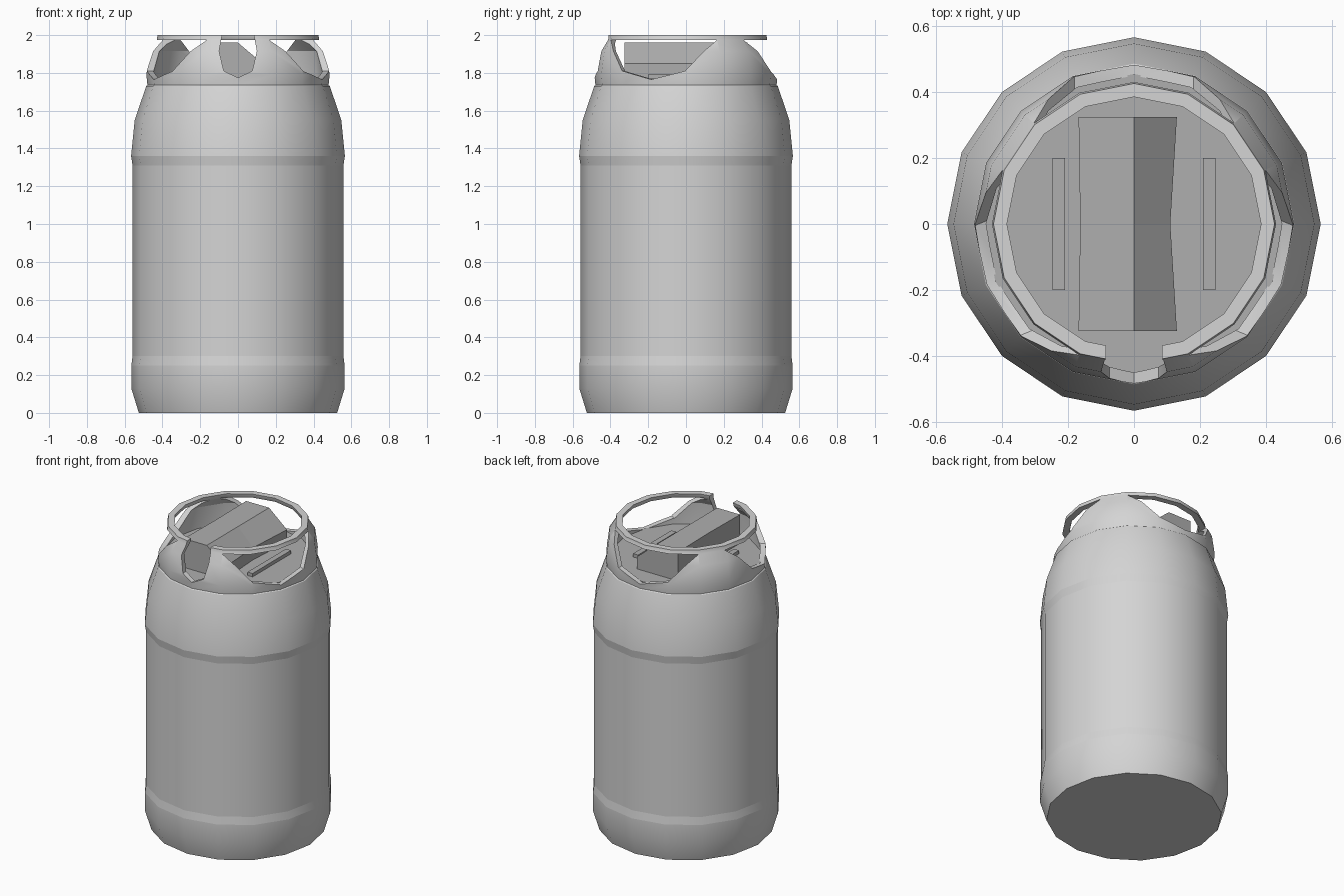
import bpy, bmesh, math
from mathutils import Vector

SIDES = 16

if "Cube" in bpy.data.objects:
    bpy.data.objects.remove(bpy.data.objects["Cube"], do_unlink=True)


def make_material(name, value):
    mat = bpy.data.materials.new(name)
    mat.use_nodes = True
    colour = (value, value, value, 1)
    mat.diffuse_color = colour
    mat.node_tree.nodes["Principled BSDF"].inputs["Base Color"].default_value = colour
    return mat


light_grey = make_material("light grey paint", 0.66)
mid_grey = make_material("mid grey metal", 0.43)


def finish(bm, name, mat=None):
    bmesh.ops.recalc_face_normals(bm, faces=bm.faces)
    mesh = bpy.data.meshes.new(name)
    bm.to_mesh(mesh)
    bm.free()
    obj = bpy.data.objects.new(name, mesh)
    bpy.context.collection.objects.link(obj)
    if mat:
        mesh.materials.append(mat)
    return obj


def activate(obj):
    bpy.ops.object.select_all(action='DESELECT')
    obj.select_set(True)
    bpy.context.view_layer.objects.active = obj


def bridge(bm, a, b):
    n = len(a)
    return [bm.faces.new((a[i], a[(i + 1) % n], b[(i + 1) % n], b[i])) for i in range(n)]


def lathe(profile, closed):
    """Revolve (radius, z) points; closed joins last to first, else caps both ends."""
    bm = bmesh.new()
    rings = []
    for r, z in profile:
        angles = [math.tau * i / SIDES for i in range(SIDES)]
        rings.append([bm.verts.new((r * math.cos(a), r * math.sin(a), z)) for a in angles])
    for a, b in zip(rings, rings[1:]):
        bridge(bm, a, b)
    if closed:
        bridge(bm, rings[-1], rings[0])
    else:
        bm.faces.new(rings[0])
        bm.faces.new(rings[-1])
    return bm


def prism(outline, sections, place):
    """Sweep an outline through the sections; place maps (u, v, section) to a point."""
    bm = bmesh.new()
    rings = [[bm.verts.new(place(u, v, s)) for u, v in outline] for s in sections]
    for a, b in zip(rings, rings[1:]):
        bridge(bm, a, b)
    bm.faces.new(rings[0])
    bm.faces.new(rings[-1])
    return bm


# Tank body with two shallow swage bands
bm = lathe([(0.525, 0), (0.565, 0.13), (0.565, 0.25), (0.558, 0.30), (0.558, 1.31),
            (0.566, 1.36), (0.547, 1.55), (0.486, 1.73), (0.44, 1.765)], False)
for f in bm.faces:
    f.smooth = len(f.verts) == 4
for e in bm.edges:
    z0, z1 = (v.co.z for v in e.verts)
    if abs(z0 - z1) < 0.001 and not any(abs(z0 - s) < 0.01 for s in (0.13, 1.55)):
        e.smooth = False
finish(bm, "tank_body", light_grey)

# Flat deck inside the collar
finish(lathe([(0.455, 1.755), (0.455, 1.77)], False), "tank_deck", mid_grey)

# Guard collar with its top ring
collar = finish(lathe([(0.479, 1.73), (0.485, 1.79), (0.468, 1.915), (0.43, 1.975),
                       (0.426, 2.0), (0.385, 2.0), (0.39, 1.975), (0.438, 1.915),
                       (0.45, 1.79), (0.45, 1.73)], True), "guard_collar", light_grey)

# Openings in the collar: three hand holds and a front notch
hand_hold = [(-0.304, 1.974), (-0.18, 1.81), (0, 1.765), (0.18, 1.81), (0.304, 1.974)]
notch = [(-0.075, 2.05), (-0.1, 1.915), (-0.075, 1.81), (0, 1.775),
         (0.075, 1.81), (0.1, 1.915), (0.075, 2.05)]
openings = [(-22.5, hand_hold), (202.5, hand_hold), (90, hand_hold), (-90, notch)]
for degrees, outline in openings:
    a = math.radians(degrees)
    out = Vector((math.cos(a), math.sin(a), 0))
    side = Vector((-math.sin(a), math.cos(a), 0))
    cutter = finish(prism(outline, (0.2, 0.7),
                          lambda u, v, s: out * s + side * u + Vector((0, 0, v))), "cutter")
    cutter.hide_render = True
    mod = collar.modifiers.new("opening", 'BOOLEAN')
    mod.operation = 'DIFFERENCE'
    mod.solver = 'EXACT'
    mod.object = cutter
    activate(collar)
    bpy.ops.object.modifier_apply(modifier=mod.name)
    bpy.data.objects.remove(cutter, do_unlink=True)
activate(collar)
bpy.ops.object.shade_smooth_by_angle(angle=math.radians(30))

# Valve housing: flat on one half, sloped on the other, slightly waisted
housing = [(-0.168, 1.765), (-0.168, 1.96), (0, 1.96), (0.13, 1.85), (0.13, 1.765)]


def waisted(u, v, y):
    inset = 0.0 if y else (0.02 if u > 0 else -0.005 if u < 0 else 0)
    return (u - inset, y, v)


finish(prism(housing, (-0.325, 0, 0.325), waisted), "valve_housing", mid_grey)

# Slim rails on the deck either side of the housing
for name, x in (("left_rail", 0.228), ("right_rail", -0.228)):
    bm = bmesh.new()
    bmesh.ops.create_cube(bm, size=1)
    bmesh.ops.scale(bm, vec=(0.037, 0.4, 0.025), verts=bm.verts)
    bmesh.ops.translate(bm, vec=(x, 0, 1.78), verts=bm.verts)
    finish(bm, name, mid_grey)
